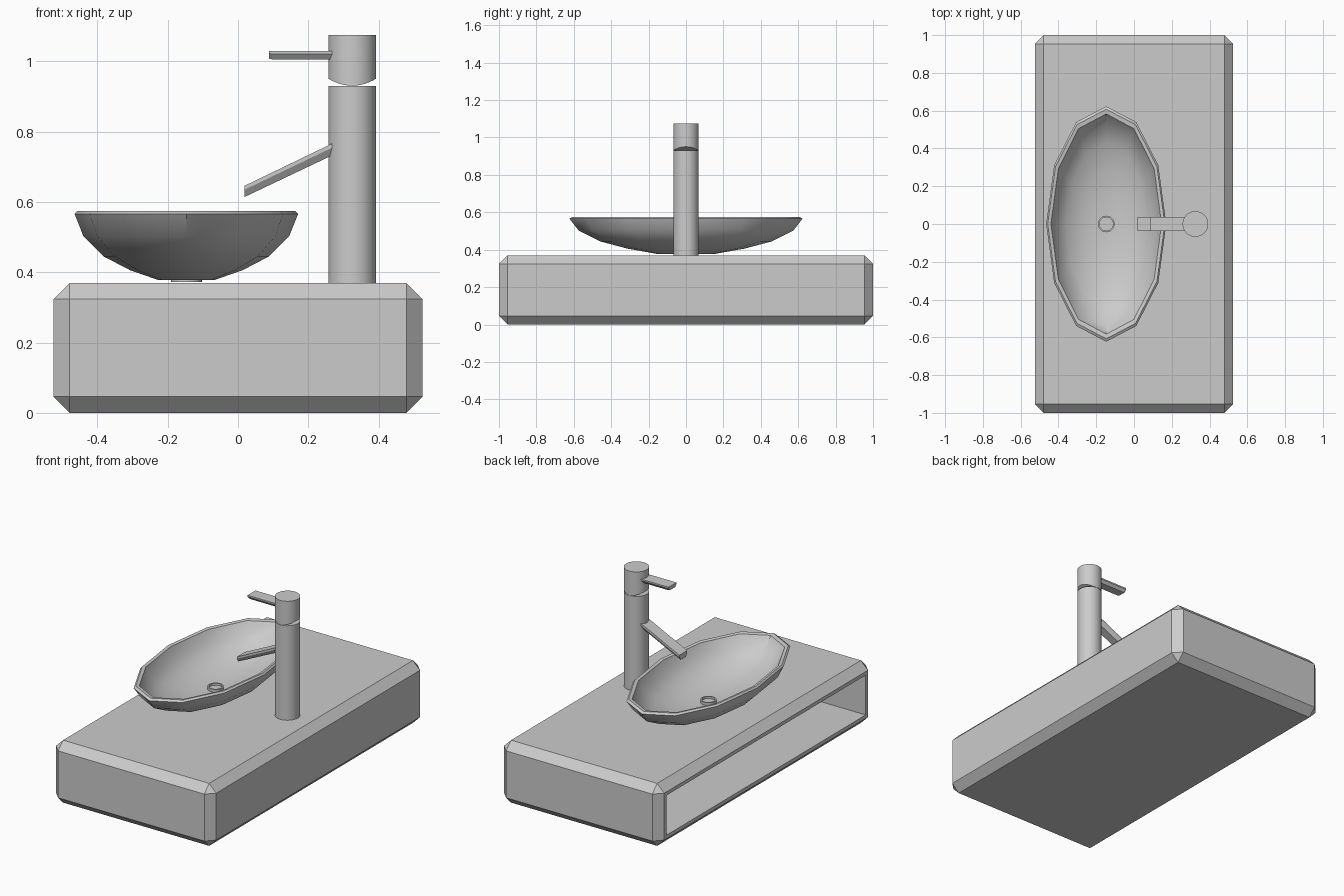
import bpy, bmesh
from math import cos, sin, pi

if "Cube" in bpy.data.objects:
    bpy.data.objects.remove(bpy.data.objects["Cube"])

GREY = (0.6, 0.6, 0.6, 1)
grey = bpy.data.materials.new("plain grey")
grey.use_nodes = True
grey.diffuse_color = GREY
grey.node_tree.nodes["Principled BSDF"].inputs["Base Color"].default_value = GREY


def finish(bm, name, smooth=None):
    bmesh.ops.recalc_face_normals(bm, faces=bm.faces)
    mesh = bpy.data.meshes.new(name)
    bm.to_mesh(mesh)
    bm.free()
    mesh.materials.append(grey)
    obj = bpy.data.objects.new(name, mesh)
    bpy.context.collection.objects.link(obj)
    if smooth:
        bpy.ops.object.select_all(action='DESELECT')
        bpy.context.view_layer.objects.active = obj
        obj.select_set(True)
        bpy.ops.object.shade_smooth_by_angle(angle=smooth)
    return obj


def loft(bm, rings, cap_start=True, cap_end=True):
    """Skin a list of equal closed rings of points."""
    rows = [[bm.verts.new(p) for p in ring] for ring in rings]
    n = len(rows[0])
    for a, b in zip(rows, rows[1:]):
        for i in range(n):
            j = (i + 1) % n
            bm.faces.new((a[i], a[j], b[j], b[i]))
    if cap_start:
        bm.faces.new(rows[0])
    if cap_end:
        bm.faces.new(rows[-1])
    return rows


def ellipse(cx, rx, ry, z, n):
    return [(cx + rx * cos(2 * pi * i / n), ry * sin(2 * pi * i / n), z)
            for i in range(n)]


# Counter: chamfered block with an open shelf on its -x side
bm = bmesh.new()
bmesh.ops.create_cube(bm, size=1)
for v in bm.verts:
    v.co = (v.co.x * 1.05, v.co.y * 2, (v.co.z + 0.5) * 0.37)
bmesh.ops.bevel(bm, geom=bm.edges[:], offset=0.046, segments=1, affect='EDGES')
bm.normal_update()
side = min(bm.faces, key=lambda f: f.calc_center_median().x)
bmesh.ops.inset_region(bm, faces=[side], thickness=0.03)
back = bmesh.ops.extrude_discrete_faces(bm, faces=[side])["faces"][0]
bmesh.ops.translate(bm, verts=back.verts, vec=(0.95, 0, 0))
finish(bm, "counter")

# Basin: twelve-sided oval bowl, outside up to the rim and down the inside
BASIN_X = -0.147
outer = [(0.08, 0.378), (0.16, 0.406), (0.235, 0.445), (0.293, 0.503), (0.318, 0.566)]
inner = [(0.31, 0.575), (0.293, 0.571), (0.268, 0.508), (0.215, 0.455),
         (0.147, 0.421), (0.075, 0.399)]
bm = bmesh.new()
loft(bm, [ellipse(BASIN_X, r, r * 1.96 + (0.03 if k > 5 else 0) * r, z, 12)
          for k, (r, z) in enumerate(outer + inner)])
finish(bm, "basin", 0.6)

# Drain ring with a sunken middle
bm = bmesh.new()
loft(bm, [ellipse(BASIN_X, r, r, z, 24) for r, z in
          [(0.044, 0.372), (0.044, 0.415), (0.036, 0.415), (0.036, 0.403)]])
finish(bm, "drain", 0.6)

# Tap body
TAP_X, TAP_R, SIDES = 0.325, 0.068, 32
bm = bmesh.new()
loft(bm, [ellipse(TAP_X, TAP_R, TAP_R, z, SIDES) for z in (0.37, 0.93)])
finish(bm, "tap_body", 0.6)

# Tap head: the underside curves up towards +x and -x
bm = bmesh.new()
top = ellipse(TAP_X, TAP_R, TAP_R, 1.075, SIDES)
low = [(x, y, 0.931 + 0.02 * ((x - TAP_X) / TAP_R) ** 2) for x, y, z in top]
ring = loft(bm, [low, top], cap_start=False)[0]
for i in range(SIDES // 2):
    strip = [ring[i], ring[i + 1], ring[-i - 1], ring[-i]]
    bm.faces.new(list(dict.fromkeys(strip)))
finish(bm, "tap_head", 0.6)


def bar(name, stations, half):
    """Flat bar with a chamfered underside; stations are x, top z, thickness."""
    bm = bmesh.new()
    section = [(-1, 0), (1, 0), (1, -0.35), (0.65, -1), (-0.65, -1), (-1, -0.35)]
    loft(bm, [[(x, u * half, z + w * t) for u, w in section] for x, z, t in stations])
    finish(bm, name)


# Spout slopes down over the basin, lever sits level above it
bar("spout", [(0.018, 0.646, 0.032), (0.30, 0.782, 0.034)], 0.037)
bar("lever", [(0.088, 1.03, 0.022), (0.10, 1.03, 0.025), (0.30, 1.03, 0.025)], 0.037)
